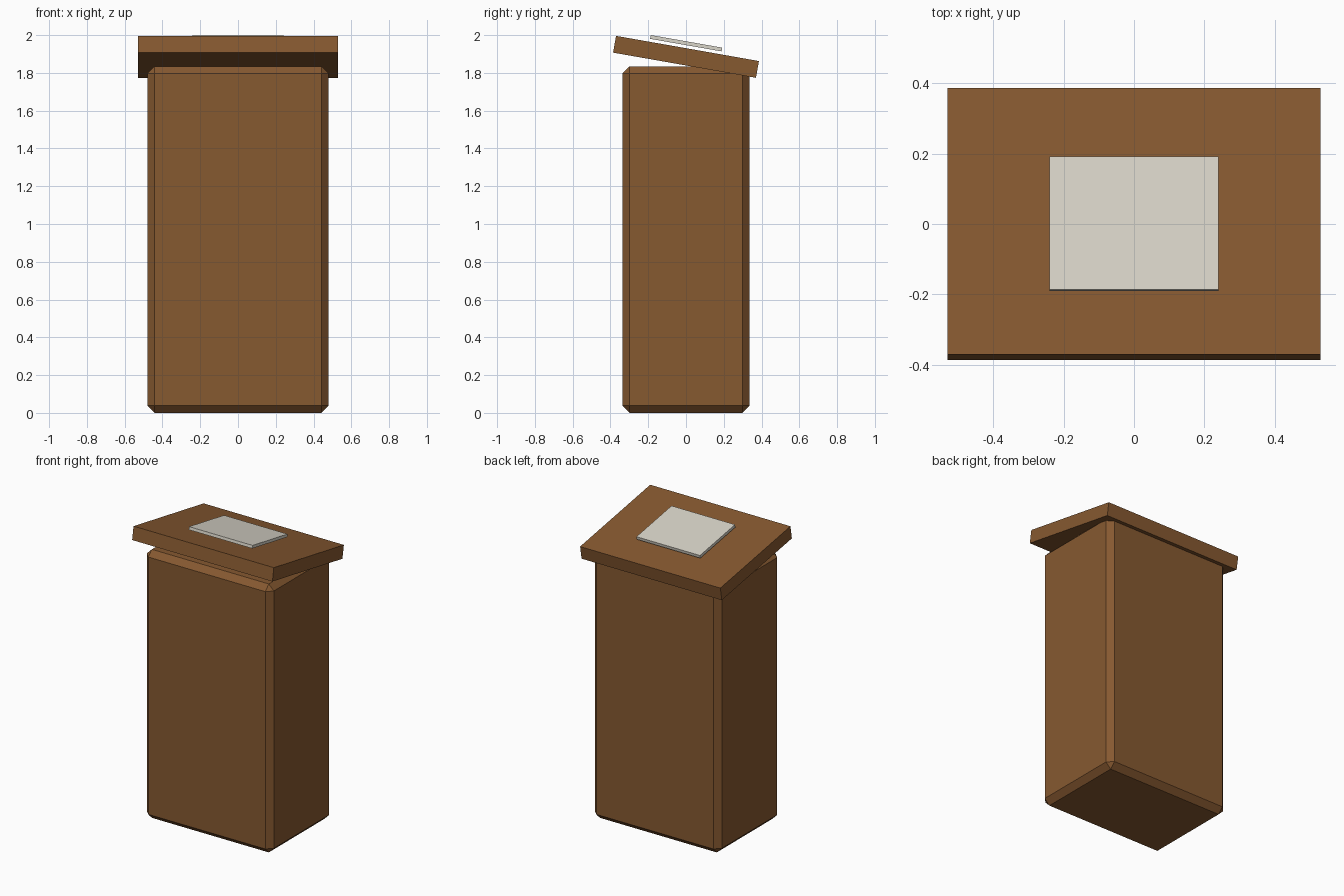
import bpy
import math

if "Cube" in bpy.data.objects:
    bpy.data.objects.remove(bpy.data.objects["Cube"], do_unlink=True)

TILT = math.radians(-10)


def make_material(name, rgb):
    mat = bpy.data.materials.new(name)
    mat.use_nodes = True
    color = (*rgb, 1.0)
    mat.diffuse_color = color
    mat.node_tree.nodes["Principled BSDF"].inputs["Base Color"].default_value = color
    return mat


def make_box(name, size, center, mat, tilt=0.0):
    bpy.ops.mesh.primitive_cube_add(size=1, location=center)
    obj = bpy.context.object
    obj.name = name
    obj.scale = size
    bpy.ops.object.transform_apply(location=False, rotation=False, scale=True)
    obj.rotation_euler.x = tilt
    obj.data.materials.append(mat)
    return obj


wood = make_material("brown wood", (0.24, 0.10, 0.03))
paper = make_material("off white paper", (0.69, 0.66, 0.58))

# Upright body with chamfered edges
body = make_box("lectern_body", (0.96, 0.674, 1.834), (0, 0, 0.917), wood)
bevel = body.modifiers.new("chamfer", "BEVEL")
bevel.width = 0.038
bevel.segments = 1

# Slanted reading top, higher at the front
make_box("reading_top", (1.06, 0.768, 0.09), (0, 0, 1.885), wood, TILT)

# Sheet floating just above the reading top
make_box("paper_sheet", (0.48, 0.384, 0.02), (0, 0.001, 1.957), paper, TILT)
